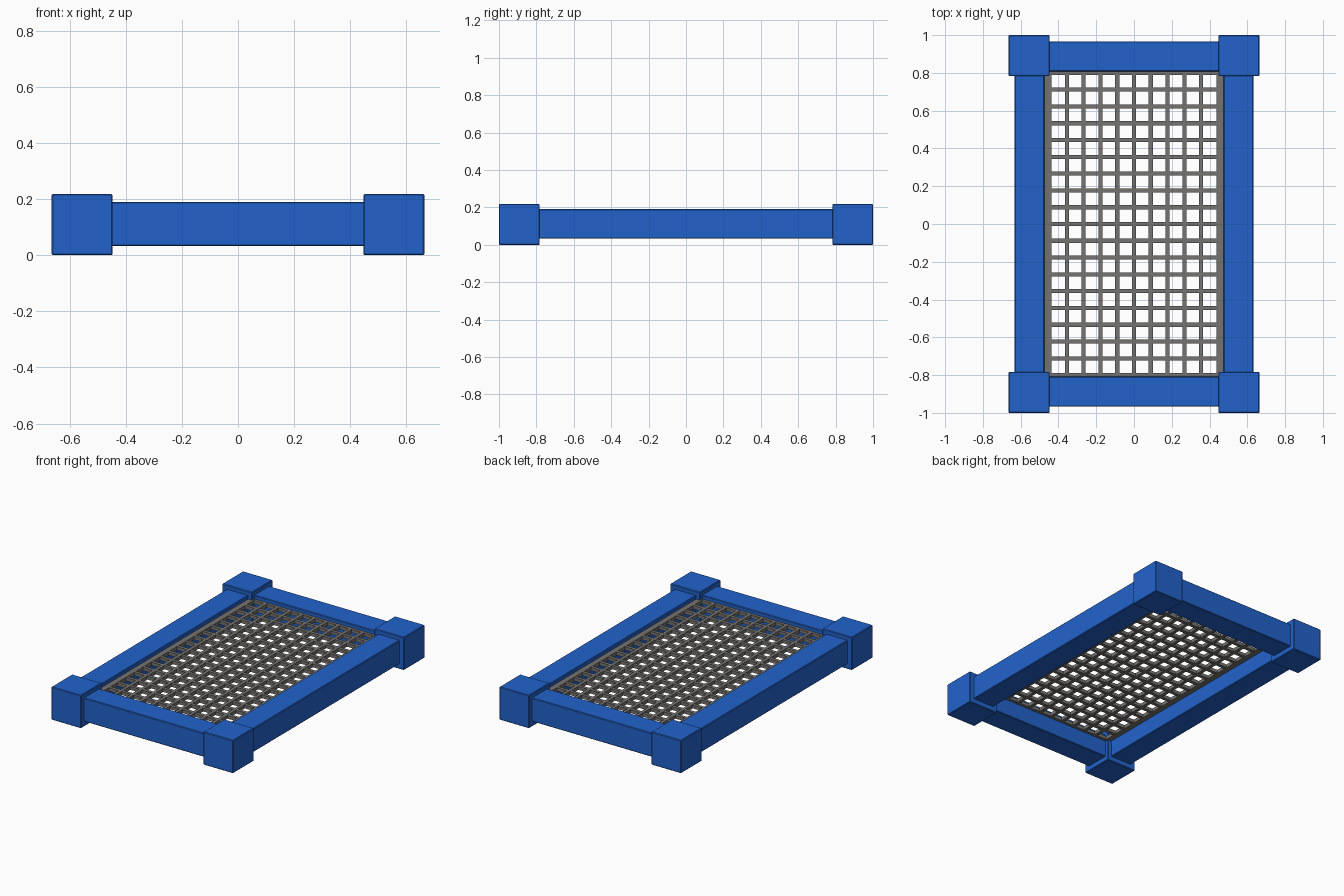
import bpy, bmesh
from mathutils import Matrix, Vector

if "Cube" in bpy.data.objects:
    bpy.data.objects.remove(bpy.data.objects["Cube"])


def material(name, rgb):
    m = bpy.data.materials.new(name)
    m.diffuse_color = (*rgb, 1)
    m.use_nodes = True
    m.node_tree.nodes["Principled BSDF"].inputs["Base Color"].default_value = m.diffuse_color
    return m


BLUE = material("blue paint", (0.016, 0.124, 0.60))
GREY = material("grey metal", (0.18, 0.175, 0.165))


def add_box(bm, lo, hi):
    lo, hi = Vector(lo), Vector(hi)
    bmesh.ops.create_cube(bm, size=1, matrix=Matrix.Translation((lo + hi) / 2)
                          @ Matrix.Diagonal((*(hi - lo), 1)))


def make(name, boxes, mat, bevel=0.0):
    bm = bmesh.new()
    for lo, hi in boxes:
        add_box(bm, lo, hi)
    me = bpy.data.meshes.new(name)
    bm.to_mesh(me)
    bm.free()
    me.materials.append(mat)
    ob = bpy.data.objects.new(name, me)
    bpy.context.collection.objects.link(ob)
    if bevel:
        mod = ob.modifiers.new("edge bevel", 'BEVEL')
        mod.width = bevel
        mod.segments = 1
    return ob


# Corner blocks
for sx, xn in ((-1, "left"), (1, "right")):
    for sy, yn in ((-1, "front"), (1, "back")):
        x, y = sorted((sx * 0.447, sx * 0.664)), sorted((sy * 0.783, sy))
        make(f"{yn}_{xn}_corner_block", [((x[0], y[0], 0), (x[1], y[1], 0.218))], BLUE, 0.004)

# Frame rails, ending inside the corner blocks
for s, xn, yn in ((-1, "left", "front"), (1, "right", "back")):
    a = sorted((s * 0.475, s * 0.632))
    make(f"{xn}_rail", [((a[0], -0.84, 0.033), (a[1], 0.84, 0.19))], BLUE, 0.004)
    a = sorted((s * 0.808, s * 0.967))
    make(f"{yn}_rail", [((-0.5, a[0], 0.033), (0.5, a[1], 0.19))], BLUE, 0.004)

# Grating: crossed bars with a border strip along each long side
P, H, Z0, Z1 = 0.0889, 0.011, 0.142, 0.166
make("grating_long_bars", [((i * P - H, -0.812, Z0), (i * P + H, 0.812, Z1))
                           for i in range(-4, 5)], GREY)
make("grating_cross_bars", [((-0.478, j * P - H, Z0 + 0.001), (0.478, j * P + H, Z1 - 0.001))
                            for j in range(-9, 10)], GREY)
make("grating_side_strips", [((-0.48, -0.812, Z0), (-0.438, 0.812, Z1)),
                             ((0.438, -0.812, Z0), (0.48, 0.812, Z1))], GREY)
